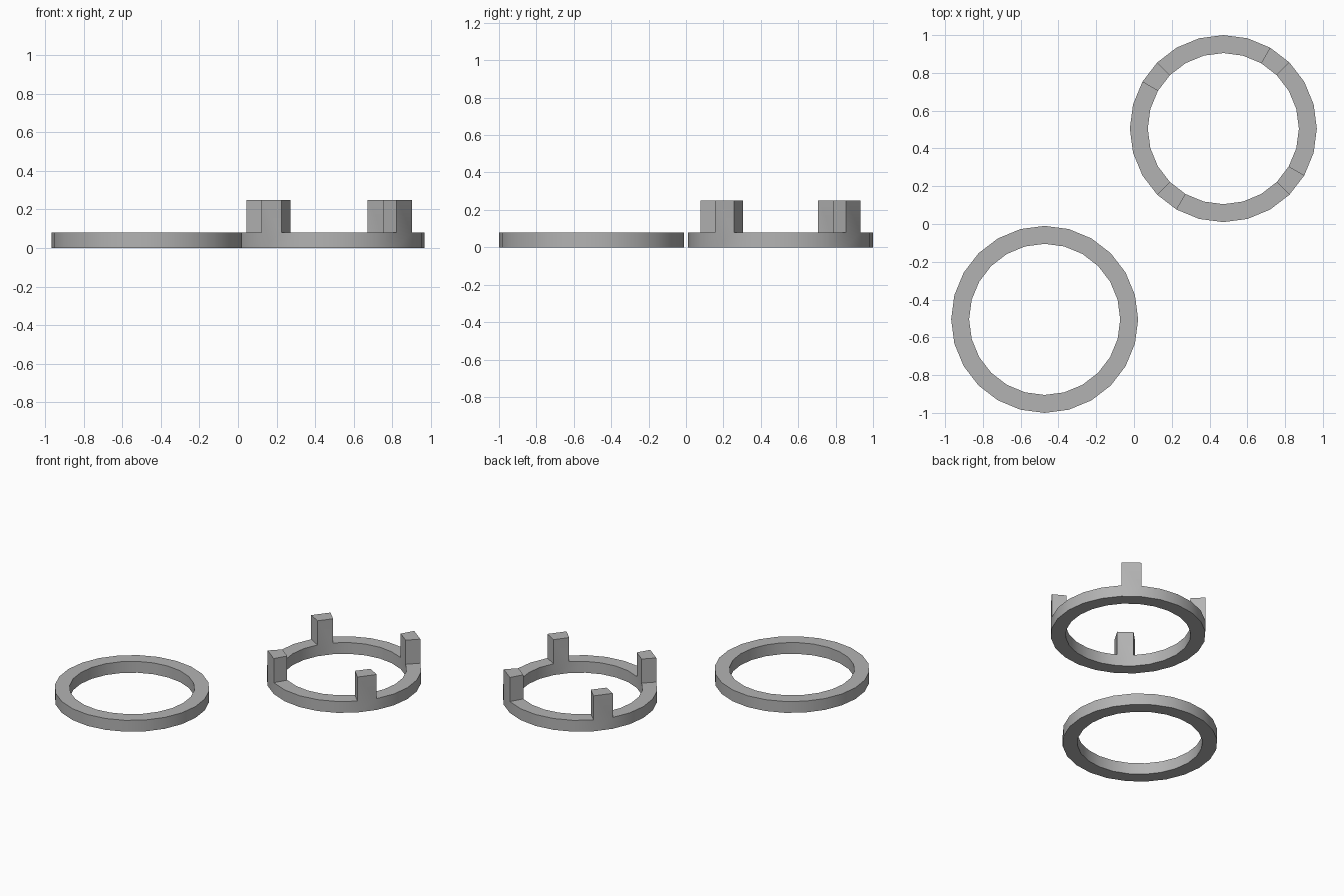
import bpy
import bmesh
import math

SIDES = 24
OUTER, INNER = 0.495, 0.40
RING_TOP, PRONG_TOP = 0.08, 0.25

old = bpy.data.objects.get("Cube")
if old:
    bpy.data.objects.remove(old, do_unlink=True)

# One plain grey for everything
grey = bpy.data.materials.new("light grey")
grey.use_nodes = True
colour = (0.45, 0.45, 0.45, 1)
grey.diffuse_color = colour
grey.node_tree.nodes["Principled BSDF"].inputs["Base Color"].default_value = colour


def make_ring(name, x, y, prong_segments=()):
    """Flat-topped ring; the listed top segments are raised into prongs."""
    bm = bmesh.new()

    def loop(radius, z):
        step = math.tau / SIDES
        return [bm.verts.new((radius * math.cos(i * step), radius * math.sin(i * step), z))
                for i in range(SIDES)]

    loops = [loop(OUTER, 0), loop(OUTER, RING_TOP), loop(INNER, RING_TOP), loop(INNER, 0)]
    tops = []
    for k, a in enumerate(loops):
        b = loops[(k + 1) % len(loops)]
        for i in range(SIDES):
            j = (i + 1) % SIDES
            face = bm.faces.new((a[i], a[j], b[j], b[i]))
            if k == 1:
                tops.append(face)

    # Raise the prongs
    chosen = [tops[i] for i in prong_segments]
    if chosen:
        raised = bmesh.ops.extrude_discrete_faces(bm, faces=chosen)["faces"]
        for face in raised:
            for v in face.verts:
                v.co.z = PRONG_TOP
        bmesh.ops.remove_doubles(bm, verts=bm.verts[:], dist=0.0001)

    bmesh.ops.recalc_face_normals(bm, faces=bm.faces[:])
    mesh = bpy.data.meshes.new(name)
    bm.to_mesh(mesh)
    bm.free()
    mesh.materials.append(grey)
    obj = bpy.data.objects.new(name, mesh)
    obj.location = (x, y, 0)
    bpy.context.collection.objects.link(obj)

    # Smooth round walls, sharp rims
    bpy.ops.object.select_all(action="DESELECT")
    obj.select_set(True)
    bpy.context.view_layer.objects.active = obj
    bpy.ops.object.shade_smooth_by_angle(angle=math.radians(30))


make_ring("plain_ring", -0.473, -0.505)
make_ring("pronged_ring", 0.473, 0.505, range(3, SIDES, SIDES // 4))
